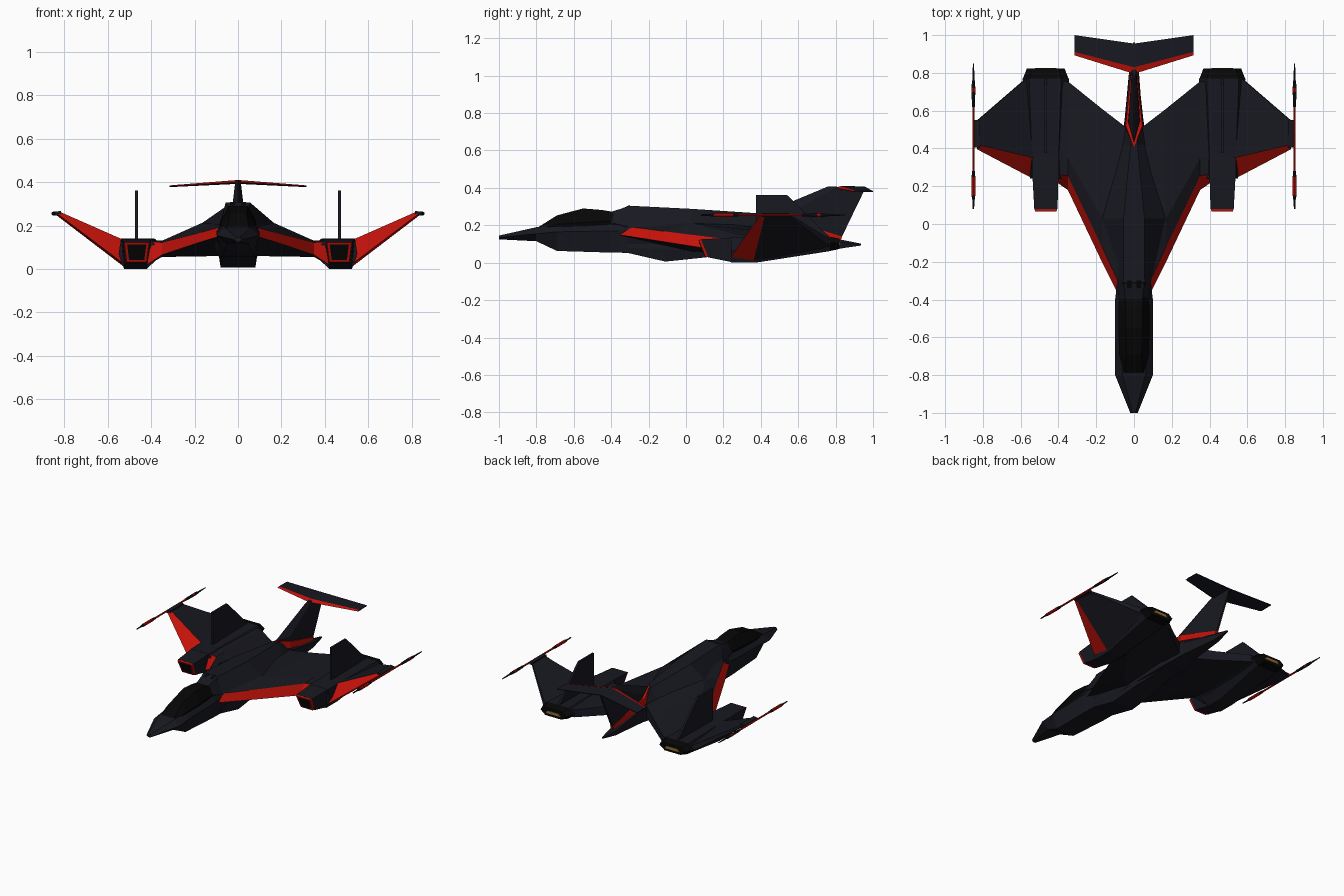
import bpy, bmesh, math


def material(name, rgb):
    m = bpy.data.materials.new(name)
    m.diffuse_color = (*rgb, 1)
    return m


HULL = material("hull", (0.009, 0.0095, 0.015))
RED = material("red_trim", (0.55, 0.006, 0.003))
BLACK = material("black", (0.002, 0.002, 0.002))
AMBER = material("amber", (0.30, 0.16, 0.03))


def loft(name, rings, mats=(HULL,), sides=None, mirror=False):
    """Skin closed rings of points; sides maps a side number to a material number."""
    bm = bmesh.new()
    vs = [[bm.verts.new(p) for p in ring] for ring in rings]
    n = len(rings[0])
    for a, b in zip(vs, vs[1:]):
        for i in range(n):
            j = (i + 1) % n
            f = bm.faces.new((a[i], a[j], b[j], b[i]))
            f.material_index = (sides or {}).get(i, 0)
    bm.faces.new(vs[0])
    bm.faces.new(vs[-1])
    bmesh.ops.recalc_face_normals(bm, faces=bm.faces)
    me = bpy.data.meshes.new(name)
    bm.to_mesh(me)
    bm.free()
    for m in mats:
        me.materials.append(m)
    ob = bpy.data.objects.new(name, me)
    bpy.context.collection.objects.link(ob)
    if mirror:
        mod = ob.modifiers.new("mirror", 'MIRROR')
        mod.use_mirror_merge = False
    return ob


def hexa(y, wt, zt, wm, zm, wb, zb):
    """Symmetric six-sided cross-section at y."""
    return [(-wt, y, zt), (wt, y, zt), (wm, y, zm), (wb, y, zb), (-wb, y, zb), (-wm, y, zm)]


def at(y, pts):
    return [(x, y, z) for x, z in pts]


# Fuselage: nose, cockpit tub, shoulder hump, tail cone
loft("fuselage", [hexa(*s) for s in (
    (-1.0, .008, .145, .02, .135, .008, .125),
    (-.80, .06, .19, .10, .155, .05, .115),
    (-.69, .07, .20, .10, .165, .07, .063),
    (-.40, .075, .21, .10, .17, .08, .054),
    (-.36, .06, .24, .095, .17, .08, .054),
    (-.31, .057, .305, .09, .18, .08, .052),
    (.03, .055, .288, .168, .21, .085, .05),
    (.42, .018, .262, .06, .185, .07, .06),
    (.55, .012, .215, .045, .165, .05, .075),
    (.82, .012, .125, .025, .11, .02, .075),
    (.935, .004, .102, .006, .098, .004, .092))])

# Canopy glass and its rear fairing
loft("canopy", [hexa(*s) for s in (
    (-.79, .05, .19, .06, .18, .05, .165),
    (-.69, .04, .253, .078, .205, .07, .17),
    (-.55, .045, .29, .083, .215, .07, .17),
    (-.45, .045, .282, .083, .22, .07, .17),
    (-.38, .045, .27, .075, .22, .07, .17))], (BLACK,))
loft("canopy_fairing", [hexa(*s) for s in (
    (-.40, .045, .272, .08, .215, .07, .17),
    (-.30, .056, .304, .09, .19, .07, .17))])
for x in (-.025, .025):
    loft("dorsal_vent", [at(y, [(x - .012, z), (x + .012, z), (x + .012, .26), (x - .012, .26)])
                         for y, z in ((-.38, .274), (-.30, .308))], (BLACK,))

# Belly keel
loft("belly_keel", [hexa(*s) for s in (
    (-.31, .085, .10, .088, .08, .08, .052),
    (-.11, .088, .10, .09, .07, .08, .006),
    (.10, .088, .10, .09, .07, .075, .028),
    (.50, .04, .11, .05, .10, .03, .075))])

# Inner wing with red chamfered leading edge
loft("inner_wing", [
    [(.04, -.46, .165), (.04, -.40, .205), (.04, .03, .235), (.04, .51, .18), (.04, .51, .10), (.04, .0, .06)],
    [(.17, -.20, .125), (.17, -.12, .168), (.17, .03, .21), (.17, .61, .155), (.17, .61, .09), (.17, .1, .058)],
    [(.35, .18, .065), (.35, .255, .122), (.35, .35, .13), (.35, .755, .13), (.35, .755, .08), (.35, .35, .055)],
    [(.43, .235, .012), (.42, .265, .128), (.42, .35, .13), (.42, .76, .13), (.42, .76, .08), (.42, .35, .03)],
], (HULL, RED), {0: 1}, True)

# Engine nacelle, intake, exhaust
body = [(.352, .065), (.40, .135), (.54, .135), (.55, .07), (.525, 0), (.42, 0)]
rear = [(.345, .105), (.385, .14), (.555, .14), (.59, .105), (.545, .062), (.395, .062)]
loft("nacelle", [at(.24, body), at(.37, body), at(.77, rear)], mirror=True)


def duct(y, s):
    """Raked four-sided intake outline, scaled by s about its centre."""
    pts = [(.405, 0, .125), (.528, 0, .125), (.516, .04, .028), (.418, .04, .028)]
    return [(.467 + (x - .467) * s, y + .02 + (dy - .02) * s, .077 + (z - .077) * s) for x, dy, z in pts]


loft("intake_duct", [duct(.08, 1), at(.26, [(.40, .135), (.538, .135), (.525, 0), (.42, 0)])], mirror=True)
loft("intake_lip", [duct(.065, .92), duct(.085, 1)], (RED,), mirror=True)
loft("intake_mouth", [duct(.062, .72), duct(.08, .72)], (BLACK,), mirror=True)
loft("exhaust", [at(.765, rear), at(.822, [(.467 + (x - .467) * .82, .101 + (z - .101) * .7) for x, z in rear])],
     (BLACK,), mirror=True)
loft("exhaust_glow", [at(y, [(.41, .092), (.425, .11), (.51, .11), (.525, .092)]) for y in (.81, .826)],
     (AMBER,), mirror=True)

# Upright fin on each nacelle
fin = [(.375, .12), (.375, .362), (.54, .362), (.775, .13)]
loft("nacelle_fin", [[(x, y, z) for y, z in fin] for x in (.460, .474)], mirror=True)

# Outer wing, rising to the tip
loft("outer_wing", [
    [(.535, .24, .03), (.53, .35, .135), (.57, .77, .125), (.575, .77, .085), (.518, .36, .004)],
    [(.83, .395, .252), (.825, .42, .265), (.825, .55, .262), (.83, .55, .252), (.835, .42, .246)],
], (HULL, RED), {0: 1, 4: 1}, True)
loft("wingtip_mount", [at(y, [(.815, .243), (.845, .246), (.845, .264), (.815, .267)]) for y in (.405, .55)],
     mirror=True)


# Wingtip cannon: chain of eight-sided tubes
def tube(name, y0, y1, r0, r1, mat):
    def ring(y, r):
        return [(.85 + r * math.cos(k * math.pi / 4), y, .255 + r * math.sin(k * math.pi / 4)) for k in range(8)]
    loft(name, [ring(y0, r0), ring(y1, r1)], (mat,), mirror=True)


for y0, y1, r0, r1, mat in (
        (.08, .13, .004, .005, HULL), (.13, .15, .007, .010, HULL), (.15, .25, .010, .010, RED),
        (.25, .28, .010, .007, HULL), (.28, .62, .006, .006, RED), (.62, .70, .008, .010, HULL),
        (.70, .72, .010, .010, RED), (.72, .76, .010, .008, HULL), (.76, .85, .006, .003, HULL)):
    tube("wingtip_cannon", y0, y1, r0, r1, mat)


# Tail fin: diamond plan sections from the root up, on a red base
def blade(y0, ym, y1, z0, z1, w, tail=.004):
    zm = z0 + (z1 - z0) * (ym - y0) / (y1 - y0)
    return [(0, y0, z0), (w, ym, zm), (tail, y1, z1), (-tail, y1, z1), (-w, ym, zm)]


loft("tail_fin", [blade(.45, .55, .82, .20, .11, .034, .008),
                  blade(.43, .54, .875, .27, .225, .030, .007),
                  blade(.76, .81, .96, .408, .40, .012)])
loft("tail_fin_base", [blade(.41, .52, .825, .215, .115, .05, .012),
                       blade(.405, .52, .835, .272, .14, .044, .012)], (RED,))

# Tailplane with red leading edge
loft("tailplane", [
    [(0, .795, .40), (0, .83, .41), (0, .955, .408), (0, .955, .402), (0, .825, .392)],
    [(.315, .893, .381), (.315, .911, .385), (.315, 1.0, .383), (.315, 1.0, .379), (.315, .905, .377)],
], (HULL, RED), {0: 1}, True)
